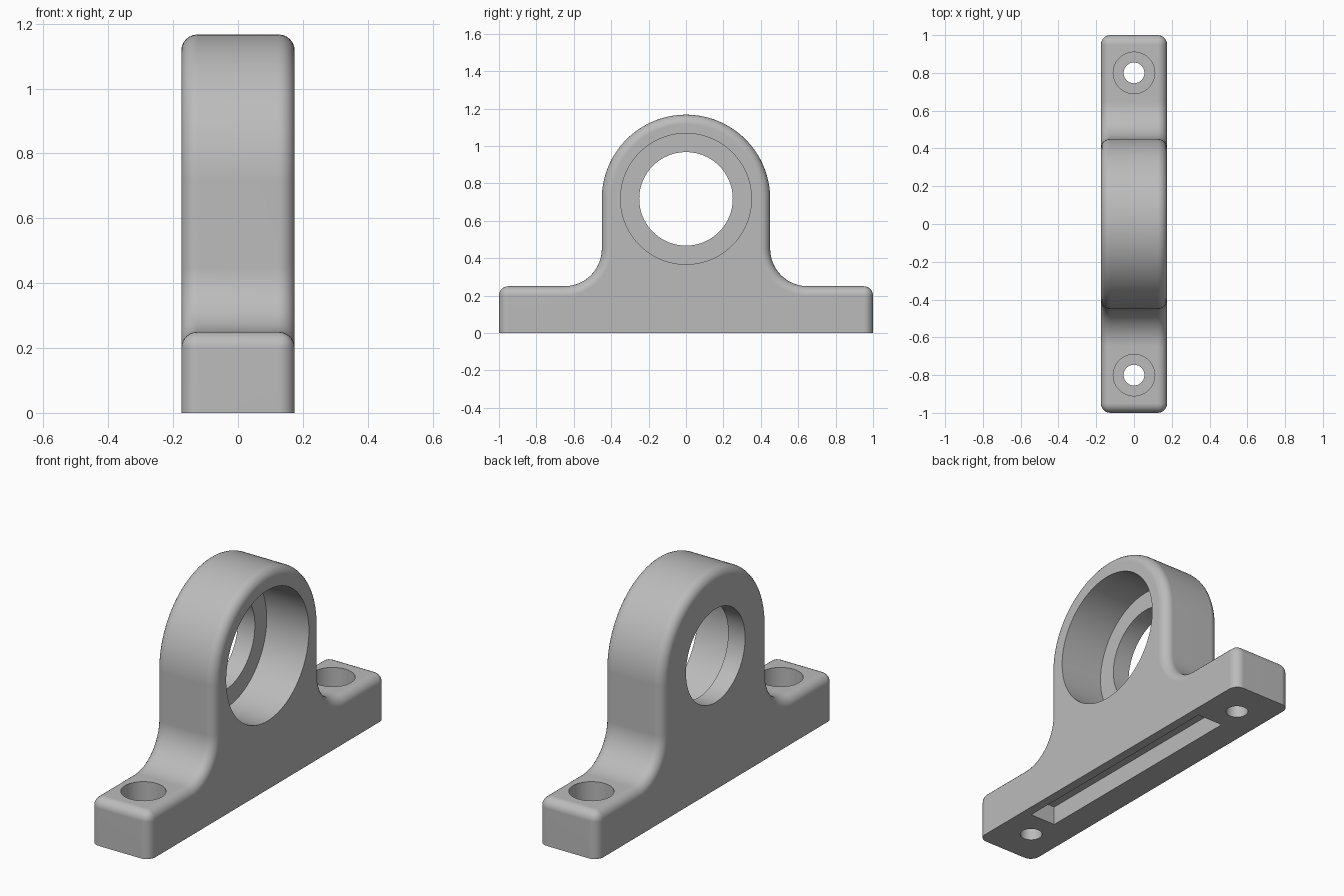
import bpy, bmesh, math
from mathutils import Matrix, Vector

cube = bpy.data.objects.get("Cube")
if cube:
    bpy.data.objects.remove(cube, do_unlink=True)

HALF_X, BASE_TOP, FILLET = 0.175, 0.25, 0.05
RING_Z, RING_R, COVE_R = 0.717, 0.45, 0.2

grey = bpy.data.materials.new("cast_grey")
grey.use_nodes = True
colour = (0.5, 0.5, 0.5, 1)
grey.diffuse_color = colour
grey.node_tree.nodes["Principled BSDF"].inputs["Base Color"].default_value = colour


def new_object(name, bm):
    mesh = bpy.data.meshes.new(name)
    bmesh.ops.recalc_face_normals(bm, faces=bm.faces)
    bm.to_mesh(mesh)
    bm.free()
    mesh.materials.append(grey)
    obj = bpy.data.objects.new(name, mesh)
    bpy.context.collection.objects.link(obj)
    return obj


def arc(cy, cz, r, start, end, steps):
    angles = [math.radians(start + (end - start) * i / steps) for i in range(steps + 1)]
    return [(cy + r * math.cos(a), cz + r * math.sin(a)) for a in angles]


# Housing outline: flat base, concave shoulders and round ring
cove = RING_R + COVE_R
outline = [(-1, 0), (1, 0), (1, BASE_TOP)]
outline += arc(cove, BASE_TOP + COVE_R, COVE_R, 270, 180, 16)
outline += arc(0, RING_Z, RING_R, 0, 180, 64)
outline += arc(-cove, BASE_TOP + COVE_R, COVE_R, 0, -90, 16)
outline += [(-1, BASE_TOP)]

bm = bmesh.new()
face = bm.faces.new([bm.verts.new((-HALF_X, y, z)) for y, z in outline])
extruded = bmesh.ops.extrude_face_region(bm, geom=[face])["geom"]
bmesh.ops.translate(bm, vec=(2 * HALF_X, 0, 0),
                    verts=[g for g in extruded if isinstance(g, bmesh.types.BMVert)])
bmesh.ops.recalc_face_normals(bm, faces=bm.faces)


# Round both rims and the upper end edges, keep the underside sharp
def is_rounded(edge):
    a, b = (v.co for v in edge.verts)
    if max(a.z, b.z) < 0.01:
        return False
    if abs(a.x - b.x) < 0.01:
        return True
    return abs(a.y) > 0.99


bmesh.ops.bevel(bm, geom=[e for e in bm.edges if is_rounded(e)], offset=FILLET,
                offset_type='OFFSET', segments=6, profile=0.5, affect='EDGES',
                clamp_overlap=False)
housing = new_object("bearing_housing", bm)


def cylinder_cutter(name, start, end, radius, sides):
    start, end = Vector(start), Vector(end)
    axis = end - start
    bm = bmesh.new()
    turn = axis.to_track_quat('Z', 'Y').to_matrix().to_4x4()
    bmesh.ops.create_cone(bm, cap_ends=True, segments=sides, radius1=radius, radius2=radius,
                          depth=axis.length, matrix=Matrix.Translation((start + end) / 2) @ turn)
    return new_object(name, bm)


# Through bore and bearing pocket
cutters = [
    cylinder_cutter("bore_cutter", (-0.3, 0, RING_Z), (0.1, 0, RING_Z), 0.25, 96),
    cylinder_cutter("pocket_cutter", (-0.075, 0, RING_Z), (0.3, 0, RING_Z), 0.35, 96),
]

# Counterbored bolt holes
for y in (-0.8, 0.8):
    cutters.append(cylinder_cutter("bolt_cutter", (0, y, -0.1), (0, y, 0.2), 0.055, 48))
    cutters.append(cylinder_cutter("bolt_head_cutter", (0, y, 0.1), (0, y, 0.4), 0.11, 48))

# Slot in the underside, in line with the bearing pocket
bm = bmesh.new()
bmesh.ops.create_cube(bm, size=1, matrix=Matrix.Translation((0.05, 0, 0))
                      @ Matrix.Diagonal((0.15, 1.3, 0.2, 1)))
cutters.append(new_object("slot_cutter", bm))

# Cut everything out and bake the result
for cutter in cutters:
    cutter.hide_render = True
    mod = housing.modifiers.new(cutter.name, 'BOOLEAN')
    mod.operation, mod.solver, mod.object = 'DIFFERENCE', 'EXACT', cutter
graph = bpy.context.evaluated_depsgraph_get()
graph.update()
baked = bpy.data.meshes.new_from_object(housing.evaluated_get(graph))
housing.modifiers.clear()
housing.data = baked
for cutter in cutters:
    bpy.data.objects.remove(cutter, do_unlink=True)

# Smooth curved surfaces, crisp machined edges
for obj in bpy.context.selected_objects:
    obj.select_set(False)
housing.select_set(True)
bpy.context.view_layer.objects.active = housing
bpy.ops.object.shade_smooth_by_angle(angle=math.radians(30))
weighted = housing.modifiers.new("even_shading", 'WEIGHTED_NORMAL')
weighted.keep_sharp = True
